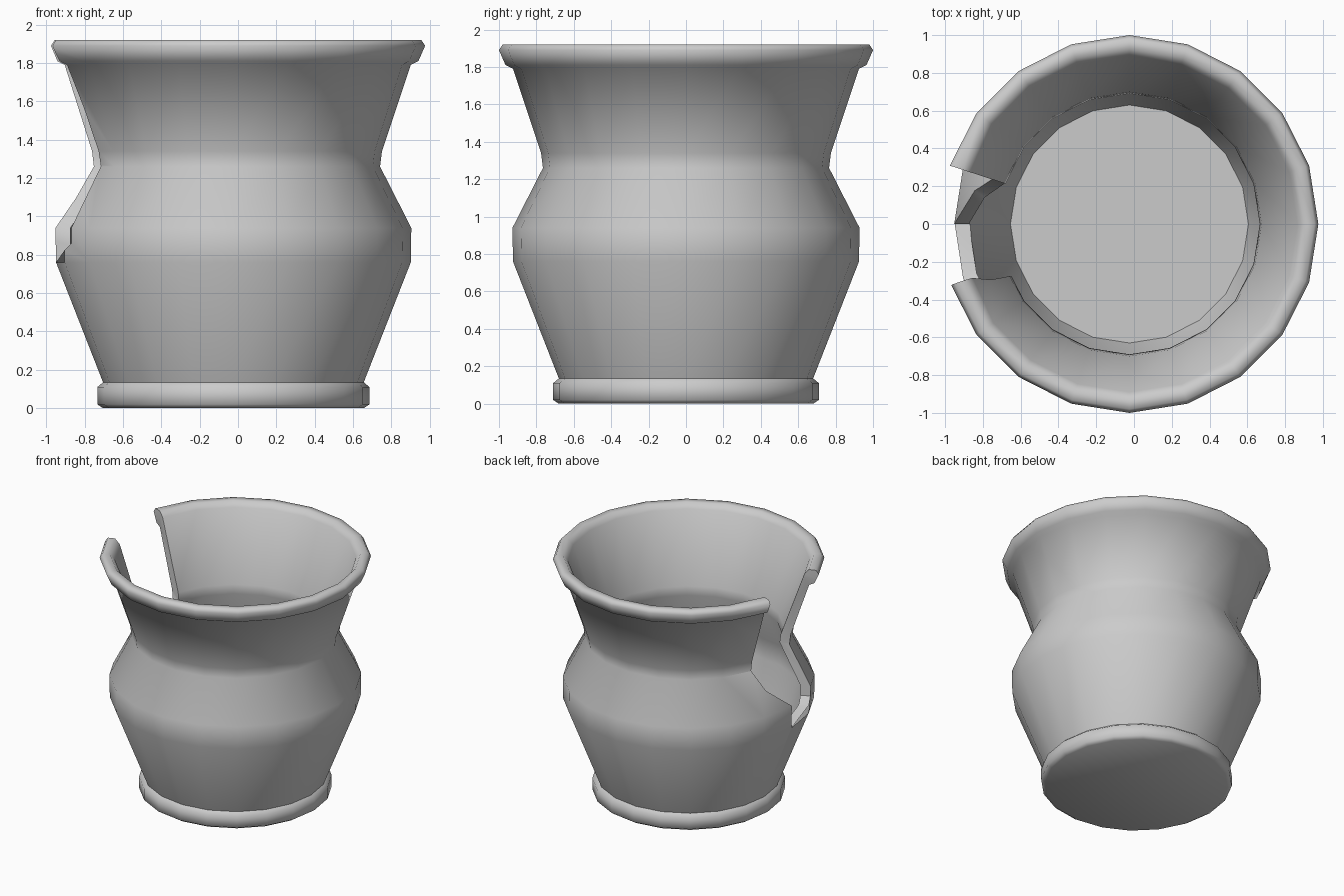
import bpy, bmesh
from math import cos, sin, radians, pi

if "Cube" in bpy.data.objects:
    bpy.data.objects.remove(bpy.data.objects["Cube"])

CX = -0.024   # axis offset: the chipped side shortens the bounding box
SIDES = 20


def finish(bm, name):
    bmesh.ops.recalc_face_normals(bm, faces=bm.faces)
    mesh = bpy.data.meshes.new(name)
    bm.to_mesh(mesh)
    bm.free()
    ob = bpy.data.objects.new(name, mesh)
    bpy.context.collection.objects.link(ob)
    return ob


def polar(r, a, z):
    return (CX + r * cos(a), r * sin(a), z)


def lathe(name, profile):
    bm = bmesh.new()
    rings = [[bm.verts.new(polar(r, 2 * pi * i / SIDES, z)) for i in range(SIDES)]
             for r, z in profile]
    for lo, hi in zip(rings, rings[1:]):
        for i in range(SIDES):
            j = (i + 1) % SIDES
            bm.faces.new((lo[i], lo[j], hi[j], hi[i]))
    bm.faces.new(rings[0])
    bm.faces.new(rings[-1])
    return finish(bm, name)


def radial_prism(name, outline, r_in, r_out):
    bm = bmesh.new()
    a, b = [[bm.verts.new(polar(r, radians(d), z)) for d, z in outline]
            for r in (r_in, r_out)]
    n = len(outline)
    for i in range(n):
        j = (i + 1) % n
        bm.faces.new((a[i], a[j], b[j], b[i]))
    bm.faces.new(a)
    bm.faces.new(b)
    bmesh.ops.triangulate(bm, faces=bm.faces[:])
    return finish(bm, name)


# Pot wall: outside from the foot up, over the rim, down the inside to the floor
pot = lathe("broken_pot", [
    (0.68, 0), (0.71, 0.02), (0.71, 0.11), (0.68, 0.135),
    (0.925, 0.76), (0.928, 0.94), (0.765, 1.26), (0.775, 1.34),
    (0.925, 1.79), (0.965, 1.81), (1.0, 1.89), (0.98, 1.92),
    (0.925, 1.92), (0.89, 1.88), (0.70, 1.34), (0.69, 1.27),
    (0.85, 0.94), (0.85, 0.78), (0.63, 0.10)])

# Broken-out notch as (angle, height) points
cutter = radial_prism("notch_cutter", [
    (162, 2.1), (162, 1.26), (180, 0.94), (180, 0.76), (203, 0.86),
    (204, 1.27), (199, 1.85), (198.5, 2.1), (180, 2.1)], 0.55, 1.15)
cutter.hide_render = True

mod = pot.modifiers.new("notch", 'BOOLEAN')
mod.operation = 'DIFFERENCE'
mod.solver = 'EXACT'
mod.object = cutter
bpy.context.view_layer.objects.active = pot
pot.select_set(True)
cutter.select_set(False)
bpy.ops.object.modifier_apply(modifier=mod.name)
bpy.data.objects.remove(cutter, do_unlink=True)
bpy.ops.object.shade_smooth_by_angle(angle=radians(60))
